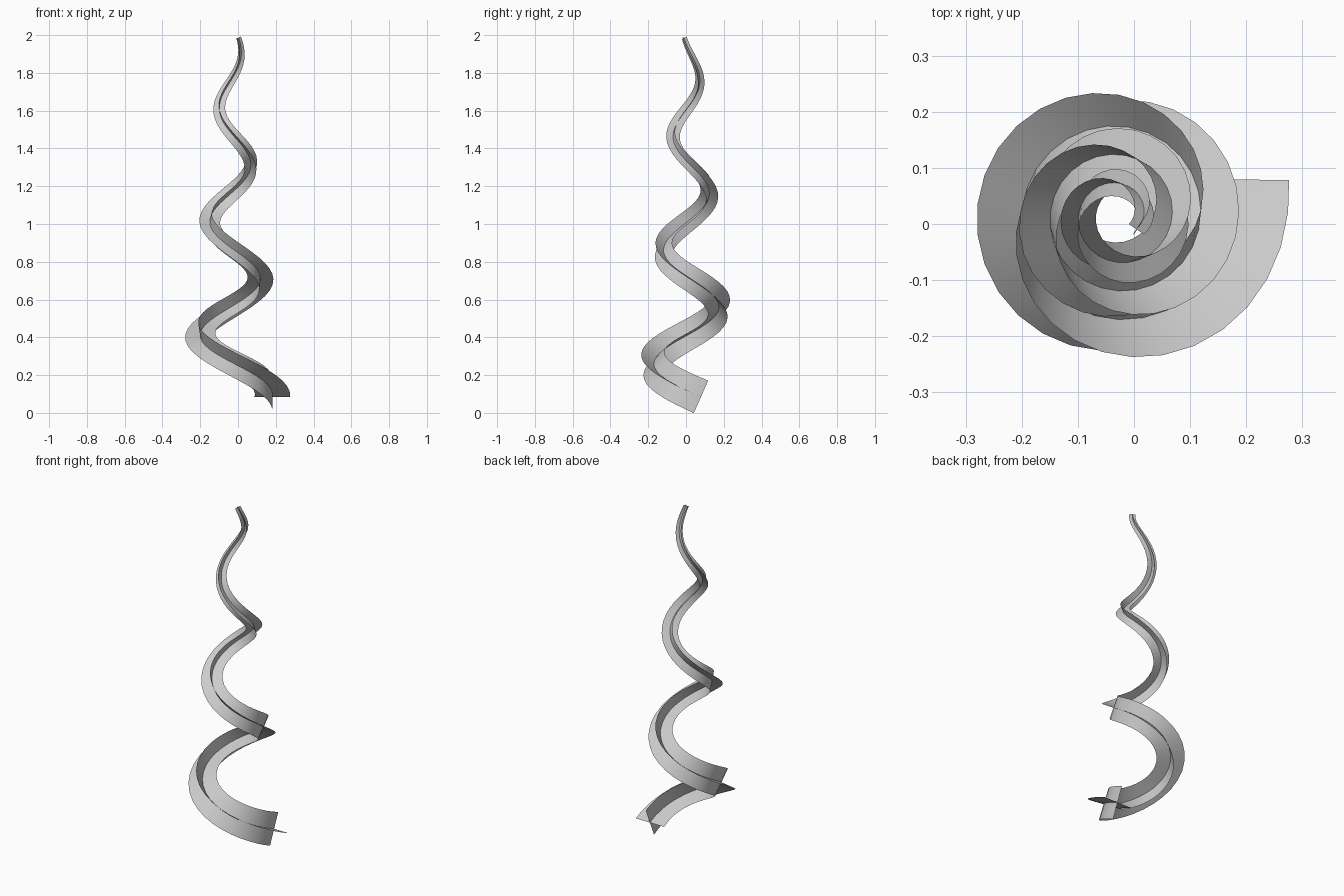
import bpy, bmesh, math
from mathutils import Vector

if "Cube" in bpy.data.objects:
    bpy.data.objects.remove(bpy.data.objects["Cube"])

STEPS = 85
Z0, Z1 = 0.085, 1.986
A0, A1 = math.radians(17), math.radians(-1117)
AXIS = Vector((-0.028, 0.015, 0))


def spine(i):
    """Centre point and half width of the tapering spiral."""
    t = i / STEPS
    a, h = A0 + (A1 - A0) * t, (Z1 - Z0) * t
    r = 0.2 - 0.084 * h + 0.02 * math.exp(-i / 2)
    return AXIS + Vector((r * math.cos(a), r * math.sin(a), Z0 + h)), 0.094 - 0.041 * h


points = [spine(i) for i in range(STEPS + 1)]

# Minimum-twist frames along the spiral
tangents = [(points[min(i + 1, STEPS)][0] - points[max(i - 1, 0)][0]).normalized()
            for i in range(STEPS + 1)]
normal = tangents[0].cross(Vector((0, 0, 1))).normalized()
if normal.x < 0:
    normal.negate()
frames = []
for i, t in enumerate(tangents):
    if i:
        normal = tangents[i - 1].rotation_difference(t) @ normal
    normal = (normal - t * normal.dot(t)).normalized()
    frames.append((normal.copy(), t.cross(normal)))


def ribbon(name, side):
    """Sweep a flat strip along the spiral, using one axis of each frame."""
    bm = bmesh.new()
    rows = [[bm.verts.new(p + frame[side] * w * s) for s in (-1, 0, 1)]
            for (p, w), frame in zip(points, frames)]
    for a, b in zip(rows, rows[1:]):
        for j in range(2):
            bm.faces.new((a[j], a[j + 1], b[j + 1], b[j])).smooth = True
    mesh = bpy.data.meshes.new(name)
    bm.to_mesh(mesh)
    bm.free()
    bpy.context.collection.objects.link(bpy.data.objects.new(name, mesh))


# Two crossed ribbons
ribbon("flat_ribbon", 0)
ribbon("upright_ribbon", 1)
